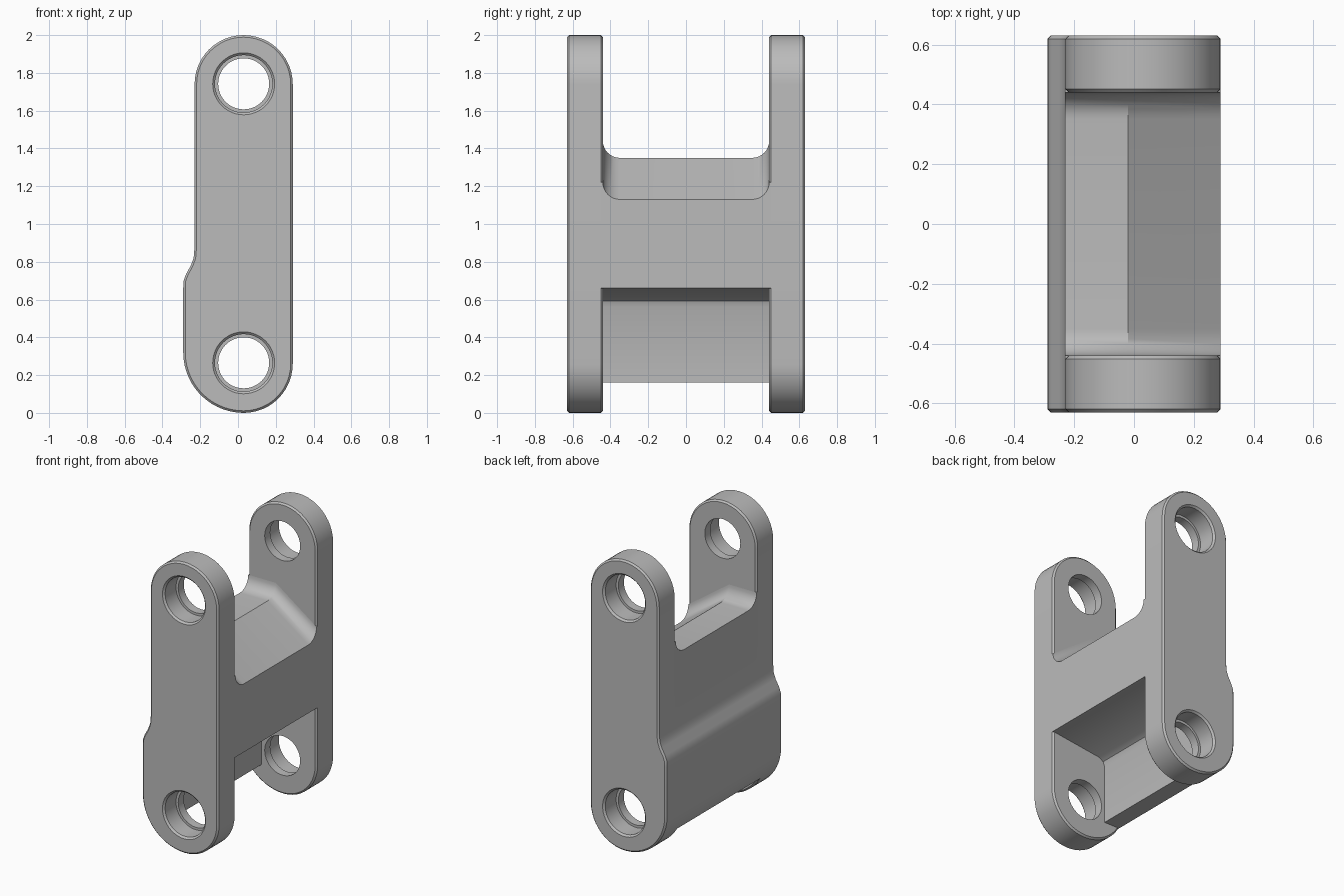
import bpy, bmesh
from math import cos, sin, pi, radians, sqrt

cube = bpy.data.objects.get("Cube")
if cube:
    bpy.data.objects.remove(cube, do_unlink=True)

metal = bpy.data.materials.new("grey metal")
metal.use_nodes = True
GREY = (0.5, 0.5, 0.5, 1)
metal.diffuse_color = GREY
metal.node_tree.nodes["Principled BSDF"].inputs["Base Color"].default_value = GREY

AXIS_X, TOP_Z, LOW_Z = 0.03, 1.742, 0.265   # pin hole centres
INNER, OUTER = 0.44, 0.63                   # lug faces along y


def arc(cx, cz, r, a0, a1, n):
    angles = [radians(a0 + (a1 - a0) * i / n) for i in range(n + 1)]
    return [(cx + r * cos(a), cz + r * sin(a)) for a in angles]


def loft(name, sections):
    """Skin a list of (y, outline) stations, closing both ends."""
    bm = bmesh.new()
    rings = [[bm.verts.new((x, y, z)) for x, z in pts] for y, pts in sections]
    for a, b in zip(rings, rings[1:]):
        for i in range(len(a)):
            j = (i + 1) % len(a)
            bm.faces.new((a[i], a[j], b[j], b[i]))
    bm.faces.new(rings[0])
    bm.faces.new(rings[-1])
    bmesh.ops.recalc_face_normals(bm, faces=bm.faces)
    return finish(name, bm)


def finish(name, bm):
    mesh = bpy.data.meshes.new(name)
    bm.to_mesh(mesh)
    bm.free()
    mesh.materials.append(metal)
    obj = bpy.data.objects.new(name, mesh)
    bpy.context.collection.objects.link(obj)
    return obj


def inset(pts, d):
    """Shrink a counterclockwise outline by d along its point normals."""
    out = []
    for i, (x, z) in enumerate(pts):
        (ax, az), (bx, bz) = pts[i - 1], pts[(i + 1) % len(pts)]
        tx, tz = bx - ax, bz - az
        length = sqrt(tx * tx + tz * tz)
        out.append((x - tz / length * d, z + tx / length * d))
    return out


def circle(cz, r):
    return arc(AXIS_X, cz, r, 0, 352.5, 47)


# Outer back edge with the stepped bulge, shared by lugs and web
step = [(-0.23, 0.88), (-0.235, 0.82), (-0.25, 0.78), (-0.275, 0.735), (-0.288, 0.7), (-0.29, 0.66)]
lower_curve = arc(AXIS_X, 0.32, 0.32, 180, 270, 14)

# Side lugs: chamfered plates with stepped pin holes
outline = (arc(AXIS_X, 1.74, 0.26, 0, 180, 24) + step + lower_curve
           + arc(AXIS_X, 0.26, 0.26, 270, 360, 12)[1:])
small = inset(outline, 0.011)
for name, s in (("front_lug", -1), ("back_lug", 1)):
    lug = loft(name, [(s * INNER, small), (s * (INNER + 0.011), outline),
                      (s * (OUTER - 0.011), outline), (s * OUTER, small)])
    cutters = []
    for cz in (TOP_Z, LOW_Z):
        profile = [(INNER - 0.05, 0.135), (OUTER - 0.13, 0.135), (OUTER - 0.13, 0.152),
                   (OUTER - 0.012, 0.152), (OUTER + 0.012, 0.176)]
        cutter = loft("hole_cutter", [(s * y, circle(cz, r)) for y, r in profile])
        cutter.hide_render = True
        cutters.append(cutter)
        mod = lug.modifiers.new("pin hole", 'BOOLEAN')
        mod.object, mod.operation, mod.solver = cutter, 'DIFFERENCE', 'EXACT'
    # Bake the holes and drop the cutters
    graph = bpy.context.evaluated_depsgraph_get()
    baked = bpy.data.meshes.new_from_object(lug.evaluated_get(graph))
    lug.modifiers.clear()
    lug.data = baked
    for cutter in cutters:
        bpy.data.objects.remove(cutter, do_unlink=True)

# Central web: hollow underneath, sloped on top, blended up into the lugs
back_edge = step + [p for p in lower_curve if p[1] > 0.17] + [(-0.247, 0.16)]
pocket = [(-0.13, 0.16), (-0.13, 0.56), (-0.118, 0.592), (-0.085, 0.612), (0.29, 0.66)]
R = 0.09


def web_section(lift):
    top = [(0.29, 1.13 + lift), (-0.02, 1.35 + lift), (-0.23, 1.35 + lift)]
    return top + back_edge + pocket


half = [(INNER - R + R * sin(a), R - R * cos(a)) for a in (pi / 2 * i / 8 for i in range(9))]
half.append((INNER + 0.012, R))
stations = [(-y, h) for y, h in reversed(half)] + half
web = loft("web", [(y, web_section(h)) for y, h in stations])

# Smooth curves, crisp edges
for obj in bpy.context.view_layer.objects:
    obj.select_set(obj.name in ("front_lug", "back_lug", "web"))
bpy.context.view_layer.objects.active = web
bpy.ops.object.shade_smooth_by_angle(angle=radians(30))
